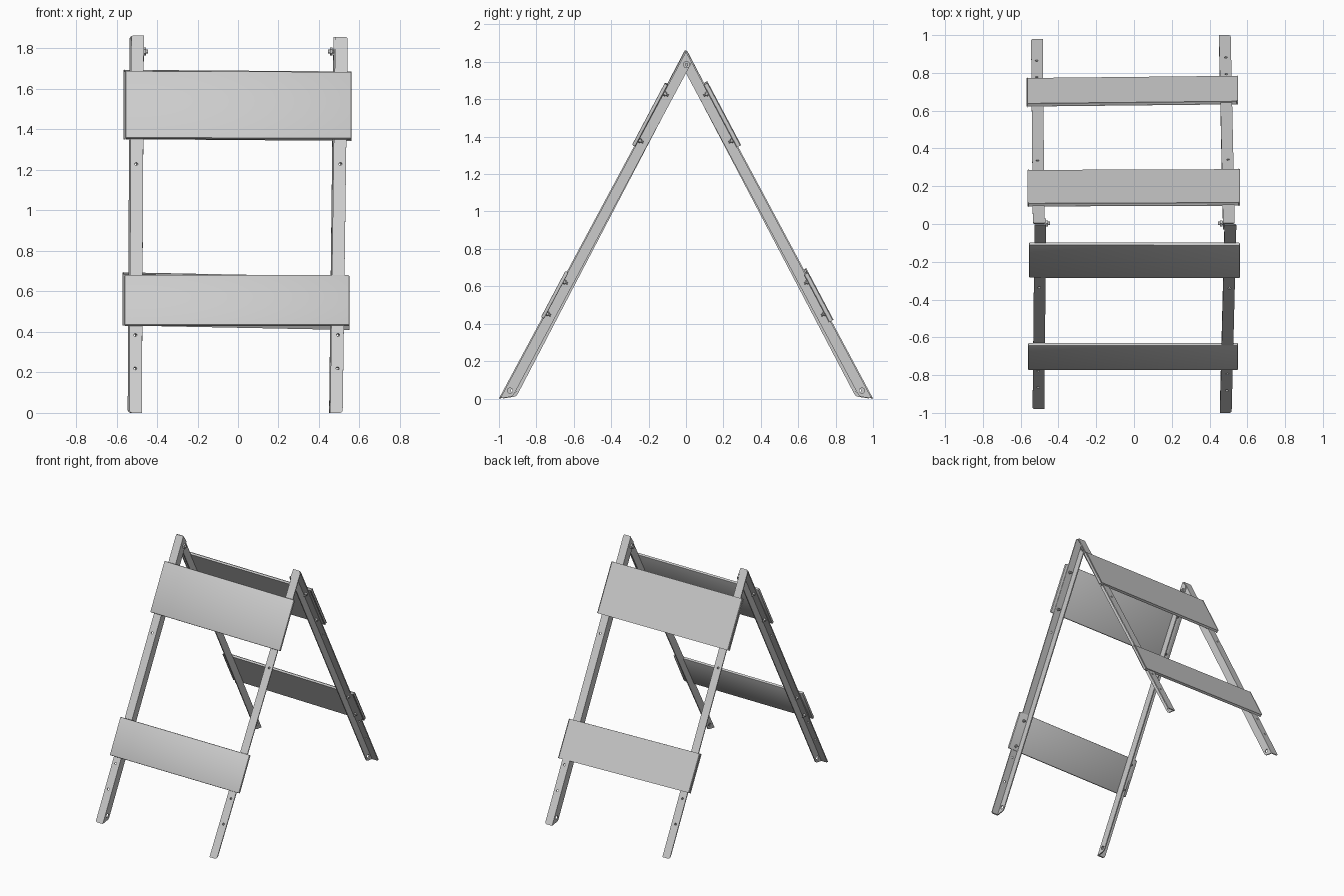
import bpy, bmesh, math
from mathutils import Vector, Matrix

if "Cube" in bpy.data.objects:
    bpy.data.objects.remove(bpy.data.objects["Cube"])

W, D, T = 0.062, 0.06, 0.008      # angle-iron flange widths and thickness


def finish(name, bm, smooth=True):
    bmesh.ops.recalc_face_normals(bm, faces=bm.faces)
    me = bpy.data.meshes.new(name)
    bm.to_mesh(me)
    bm.free()
    ob = bpy.data.objects.new(name, me)
    bpy.context.collection.objects.link(ob)
    bpy.ops.object.select_all(action='DESELECT')
    ob.select_set(True)
    bpy.context.view_layer.objects.active = ob
    if smooth:
        bpy.ops.object.shade_smooth_by_angle(angle=math.radians(35))
    return ob


def cyl(bm, a, b, r, seg=16):
    axis = b - a
    m = Matrix.Translation((a + b) / 2) @ axis.to_track_quat('Z', 'Y').to_matrix().to_4x4()
    bmesh.ops.create_cone(bm, cap_ends=True, segments=seg, radius1=r, radius2=r,
                          depth=axis.length, matrix=m)


def frame(f, foot_y, top_z):
    """Leg frame in the yz plane: foot, direction up the leg, outward normal, length."""
    foot = Vector((0, f * foot_y, 0))
    top = Vector((0, f * 0.005, top_z))
    u = (top - foot).normalized()
    return foot, u, Vector((0, f * u.z, abs(u.y))), (top - foot).length


def leg(name, f, side, xb, xt, foot_y, top_z):
    foot, u, n, length = frame(f, foot_y, top_z)

    def P(w, d, t):
        x = xb + (xt - xb) * t / length + side * w
        return foot + u * t - n * d + Vector((x, 0, 0))

    # L-section leg, side flange on the inner edge, slanted ends
    prof = [(0, 0), (W, 0), (W, T), (T, T), (T, D), (0, D)]
    bm = bmesh.new()
    lo = [bm.verts.new(P(w, d, 0.044 * d / D)) for w, d in prof]
    hi = [bm.verts.new(P(w, d, length - 0.03 * d / D)) for w, d in prof]
    bm.faces.new(lo)
    bm.faces.new(hi)
    for i in range(6):
        j = (i + 1) % 6
        bm.faces.new((lo[i], lo[j], hi[j], hi[i]))
    # rounded flange corners
    tips = [bm.edges.get((r[i], r[i + 1])) for r in (lo, hi) for i in (1, 4)]
    bmesh.ops.bevel(bm, geom=tips, offset=0.013, segments=3, profile=0.5, affect='EDGES')
    ob = finish(name, bm, smooth=False)

    # punched holes
    bm = bmesh.new()
    for z in (0.22, 0.385, 1.23):
        t = z / u.z
        cyl(bm, P(0.034, -0.02, t), P(0.034, 0.03, t), 0.008, 12)
    cyl(bm, P(-0.02, 0.032, 0.065), P(0.03, 0.032, 0.065), 0.014, 16)
    cutter = finish(name + "_hole_cutter", bm, smooth=False)
    cutter.hide_render = True
    bpy.context.view_layer.objects.active = ob
    mod = ob.modifiers.new("holes", 'BOOLEAN')
    mod.operation, mod.solver, mod.object = 'DIFFERENCE', 'EXACT', cutter
    bpy.ops.object.modifier_apply(modifier=mod.name)
    bpy.data.objects.remove(cutter)

    # board bolts with hex nuts on the back of the face flange
    bm = bmesh.new()
    for z in (0.46, 0.63, 1.385, 1.635):
        t = z / u.z
        cyl(bm, P(0.035, 0, t), P(0.035, 0.034, t), 0.006, 10)
        cyl(bm, P(0.035, T - 0.001, t), P(0.035, 0.02, t), 0.012, 6)
    finish(name + "_board_bolts", bm)


def board(name, f, x0, x1, z0, z1, drop=0.0):
    """Flat rail on the outer face; drop lowers its right end."""
    foot, u, n, _ = frame(f, 0.99, 1.862)
    bm = bmesh.new()
    bmesh.ops.create_cube(bm, size=1)
    for v in bm.verts:
        right, up, out = (c > 0 for c in v.co)
        z = (z1 if up else z0) - 0.0066 - (drop if right else 0)
        v.co = foot + u * (z / u.z) + n * (0.014 if out else -0.005)
        v.co.x = x1 if right else x0
    bmesh.ops.bevel(bm, geom=bm.edges[:], offset=0.005, segments=2, profile=0.5,
                    affect='EDGES')
    finish(name, bm)


# legs: front pair outside, back pair nested just inside at the hinge
leg("front_left_leg", -1, -1, -0.475, -0.465, 0.98, 1.865)
leg("front_right_leg", -1, 1, 0.455, 0.480, 1.00, 1.857)
leg("back_left_leg", 1, -1, -0.483, -0.4735, 0.98, 1.862)
leg("back_right_leg", 1, 1, 0.450, 0.4715, 1.00, 1.857)

# boards
board("front_upper_board", -1, -0.555, 0.56, 1.36, 1.69, 0.004)
board("front_lower_board", -1, -0.56, 0.55, 0.435, 0.682)
board("back_upper_board", 1, -0.56, 0.555, 1.365, 1.69, 0.008)
board("back_lower_board", 1, -0.565, 0.545, 0.445, 0.69, 0.022)

# hinge bolts
for label, s in (("left", -1), ("right", 1)):
    bm = bmesh.new()
    at = lambda x: Vector((s * x, 0.003, 1.785))
    cyl(bm, at(0.445), at(0.505), 0.009)
    cyl(bm, at(0.455), at(0.468), 0.019, 6)
    cyl(bm, at(0.484), at(0.496), 0.019, 16)
    finish(label + "_hinge_bolt", bm)
